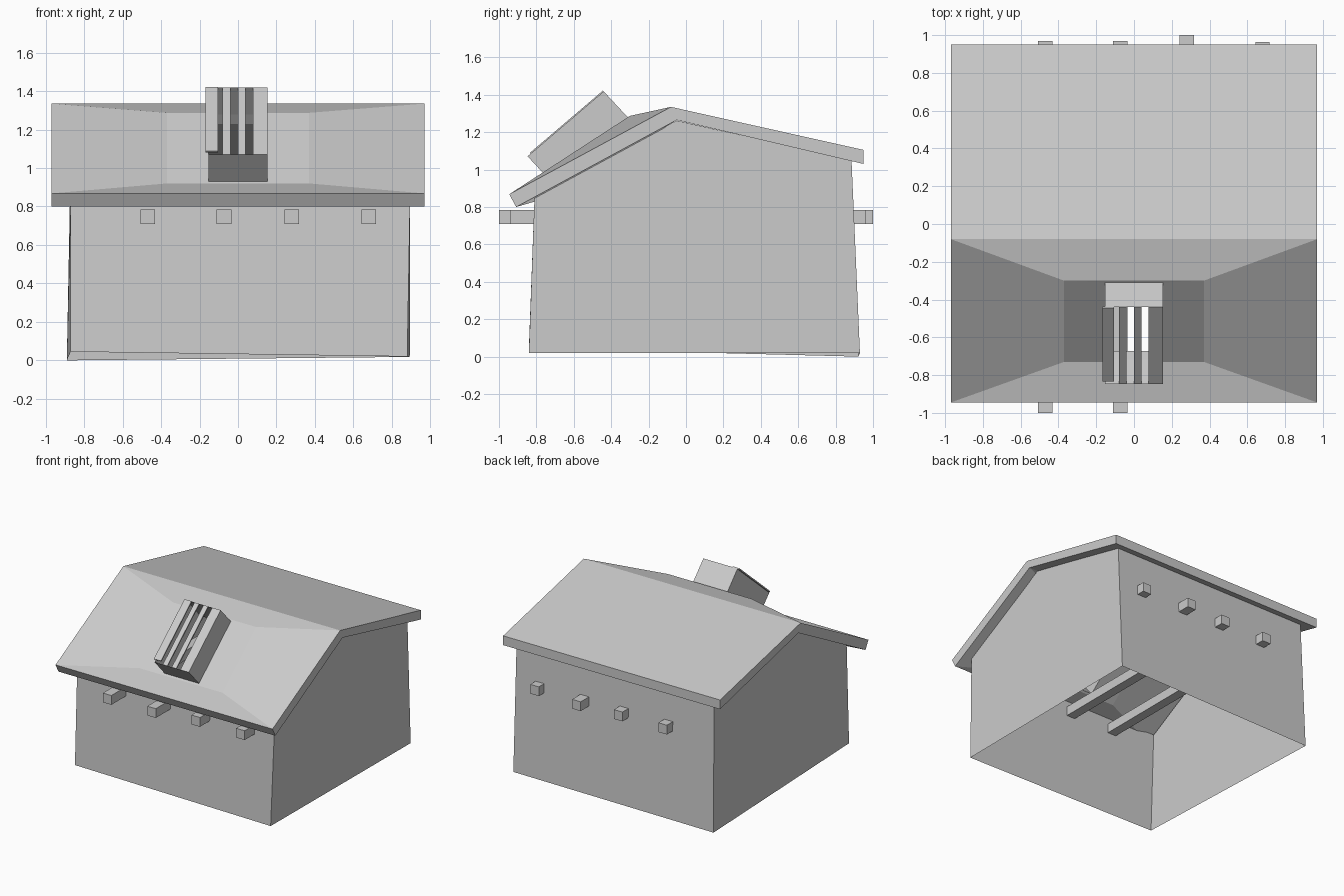
import bpy, bmesh
from mathutils import Vector

if "Cube" in bpy.data.objects:
    bpy.data.objects.remove(bpy.data.objects["Cube"])


def make(name, verts, faces):
    bm = bmesh.new()
    vs = [bm.verts.new(v) for v in verts]
    for f in faces:
        bm.faces.new([vs[i] for i in f])
    bmesh.ops.recalc_face_normals(bm, faces=bm.faces)
    me = bpy.data.meshes.new(name)
    bm.to_mesh(me)
    bm.free()
    ob = bpy.data.objects.new(name, me)
    bpy.context.collection.objects.link(ob)
    return ob


def box(name, lo, hi):
    vs = [(x, y, z) for z in (lo[2], hi[2])
          for x, y in ((lo[0], lo[1]), (hi[0], lo[1]), (hi[0], hi[1]), (lo[0], hi[1]))]
    fs = [(0, 3, 2, 1), (4, 5, 6, 7)] + [(i, (i + 1) % 4, (i + 1) % 4 + 4, i + 4) for i in range(4)]
    return make(name, vs, fs)


# slightly crooked wall shell, open at the bottom and under the roof
left = [(-.87, -.84, .045), (-.87, -.81, .85), (-.87, -.05, 1.262), (-.87, .885, 1.05), (-.89, .92, 0)]
right = [(.88, -.84, .02), (.895, -.81, .85), (.895, -.05, 1.262), (.895, .885, 1.05), (.893, .93, .018)]
make("walls", left + right,
     [(0, 1, 2, 3, 4), (9, 8, 7, 6, 5), (0, 5, 6, 1), (4, 3, 8, 9)])


# thick roof; the front slope has a steeper inset panel with a vent opening
def ring(w, upper, lower):
    return [(-w, *lower), (w, *lower), (w, *upper), (-w, *upper)]


W = .97
outer = ring(W, (-.08, 1.335), (-.945, .868))
inset = ring(.37, (-.30, 1.287), (-.73, .92))
hole = ring(.153, (-.31, 1.278), (-.717, .931))
back = [(W, .95, 1.105), (-W, .95, 1.105)]
top = outer + inset + hole + back
offs = [(.037, -.068)] * 2 + [(.03, -.07)] * 2 + [(.045, -.055)] * 8 + [(0, -.075)] * 2
under = [(x, y + a, z + b) for (x, y, z), (a, b) in zip(top, offs)]
sheet = [(r + i, r + (i + 1) % 4, r + 4 + (i + 1) % 4, r + 4 + i)
         for r in (0, 4) for i in range(4)] + [(3, 2, 12, 13)]
n = len(top)
edges = [(0, 1), (1, 2), (2, 12), (12, 13), (13, 3), (3, 0), (8, 9), (9, 10), (10, 11), (11, 8)]
make("roof", top + under,
     sheet + [tuple(i + n for i in f[::-1]) for f in sheet] + [(a, b, b + n, a + n) for a, b in edges])

# roof vent: open tube standing square to the inset panel
rise = Vector((0, -.13, .14))
rim = [Vector(p) + rise for p in hole]
make("vent_frame", hole + [tuple(p) for p in rim],
     [(i, (i + 1) % 4, (i + 1) % 4 + 4, i + 4) for i in range(4)])

# vent slats; the leftmost board has slipped outwards
low, high = rim[0], rim[3]
slope = high - low
lift = rise.normalized() * .01
for k, (a, b, start, raised) in enumerate([(-.168, -.105, .04, .6), (-.08, -.04, 0, 0),
                                           (0, .04, 0, 0), (.077, .153, 0, 0)]):
    vs = []
    for h in (raised - 1, raised):
        for x, t in ((a, start), (b, start), (b, 1), (a, 1)):
            p = low + slope * t + lift * h
            vs.append((x, p.y, p.z))
    make("vent_slat_%d" % (k + 1), vs,
         [(0, 3, 2, 1), (4, 5, 6, 7)] + [(i, (i + 1) % 4, (i + 1) % 4 + 4, i + 4) for i in range(4)])

# cross beams poking through the front and back walls
for k, (x, y0, y1) in enumerate([(-.47, -1, .97), (-.073, -1, .97), (.28, -.94, 1), (.68, -.94, .963)]):
    box("beam_%d" % (k + 1), (x - .038, y0, .71), (x + .038, y1, .785))
